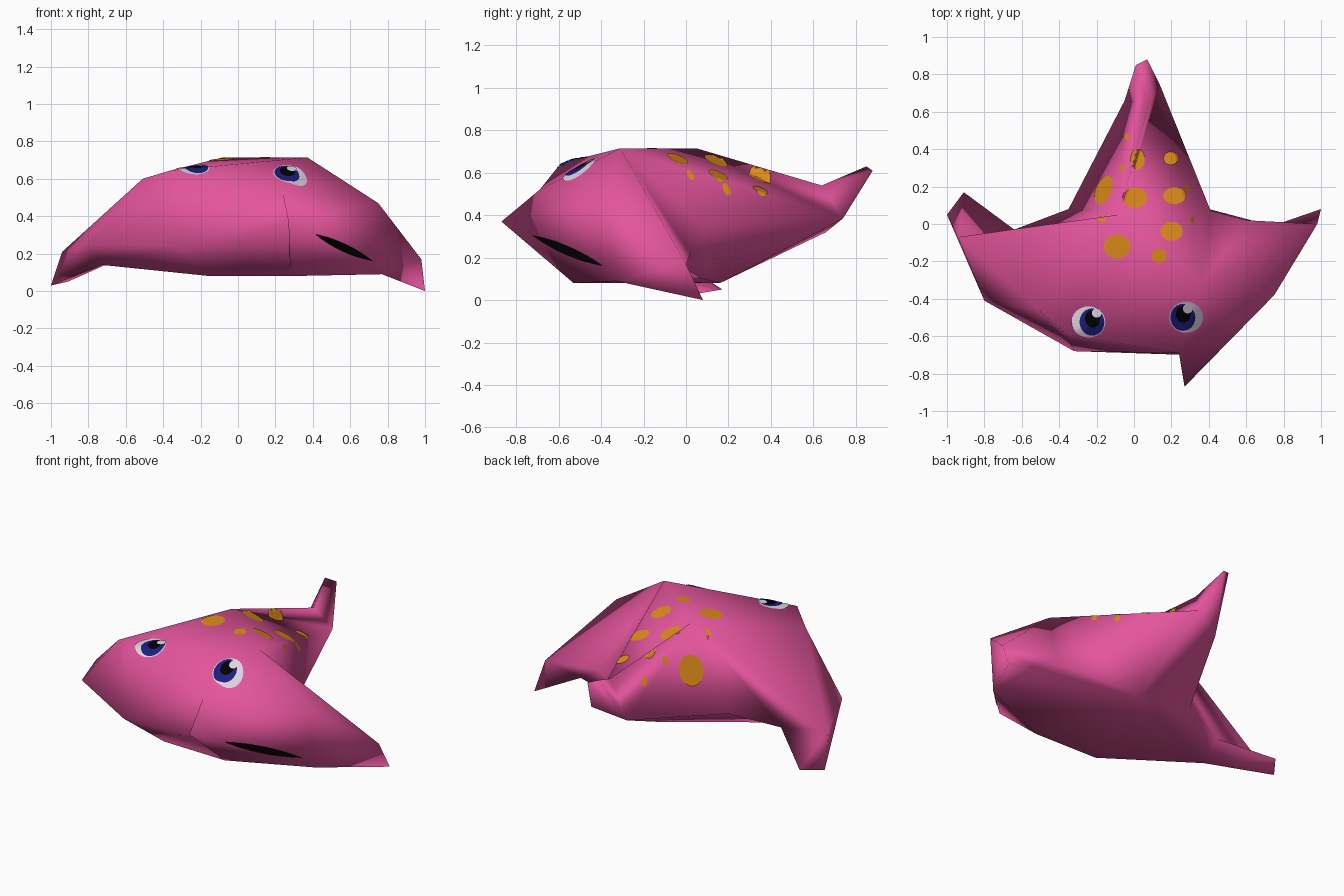
import bpy, bmesh, math
from mathutils import Vector
from mathutils.bvhtree import BVHTree

cube = bpy.data.objects.get("Cube")
if cube:
    bpy.data.objects.remove(cube, do_unlink=True)


def material(name, rgb):
    mat = bpy.data.materials.new(name)
    mat.use_nodes = True
    colour = (*rgb, 1)
    mat.diffuse_color = colour
    mat.node_tree.nodes["Principled BSDF"].inputs["Base Color"].default_value = colour
    return mat


pink = material("pink skin", (.77, .09, .33))
orange = material("orange spot", (.72, .26, .01))
white = material("eye white", (.74, .66, .74))
blue = material("iris blue", (.012, .012, .2))
black = material("black", (0, 0, 0))


def add_object(name, bm, mat):
    mesh = bpy.data.meshes.new(name)
    bm.to_mesh(mesh)
    obj = bpy.data.objects.new(name, mesh)
    bpy.context.collection.objects.link(obj)
    mesh.materials.append(mat)
    bpy.ops.object.select_all(action="DESELECT")
    obj.select_set(True)
    bpy.context.view_layer.objects.active = obj
    bpy.ops.object.shade_smooth()


# Corner points of the angular body
corners = {
    # nose, chin and brow
    "nose_tip": (.27, -.87, .37), "nose_top": (.24, -.69, .52),
    "nose_low": (.28, -.7, .25), "chin_left": (.28, -.53, .08),
    "chin_right": (-.15, -.52, .08), "jaw": (-.32, -.68, .24),
    "brow": (-.36, -.59, .645), "cheek": (-.51, -.46, .6),
    # back and belly
    "crown": (.37, -.31, .715), "hump": (-.08, .05, .715),
    "flank_left": (.41, .07, .36), "flank_right": (-.35, .08, .22),
    "belly": (.1, .16, .08),
    # right arm
    "r_shoulder": (-.8, -.41, .25), "r_wrist": (-.94, -.07, .21),
    "r_front": (-1, .05, .03), "r_back": (-.91, .17, .05),
    "r_pit": (-.64, -.03, .17), "r_under": (-.73, -.25, .14),
    # left arm
    "l_shoulder": (.75, -.38, .47), "l_wrist": (.98, 0, .17),
    "l_tip": (1, .08, 0), "l_pit": (.6, .02, .22),
    "l_heel": (.74, -.01, .12), "l_under": (.77, -.33, .09),
    # tail
    "tail_root": (.08, .64, .54), "tail_tip": (.01, .85, .63),
    "tail_end": (.07, .88, .61), "tail_left": (.14, .74, .385),
    "tail_right": (-.05, .66, .32),
}

# Triangles of the skin, joined at the corners named above
triangles = [
    # top
    "crown hump tail_left", "hump tail_root tail_left", "brow crown hump",
    "brow cheek hump", "cheek hump r_wrist", "cheek r_wrist r_shoulder",
    "brow nose_top crown", "nose_top l_shoulder crown",
    # face
    "brow cheek jaw", "cheek r_shoulder jaw", "brow jaw nose_top",
    "nose_top nose_tip l_shoulder", "nose_top nose_tip nose_low",
    "nose_top nose_low jaw", "jaw nose_low chin_right",
    "nose_low chin_left chin_right", "nose_tip l_shoulder l_under",
    "nose_tip nose_low chin_left", "nose_tip chin_left l_under",
    # left arm
    "l_shoulder l_wrist l_under", "l_wrist l_tip l_under",
    "crown l_wrist l_shoulder", "crown l_wrist l_pit",
    "crown flank_left l_pit", "l_pit l_wrist l_heel",
    "l_wrist l_tip l_heel", "l_heel l_tip l_under",
    # right arm
    "hump flank_right r_pit", "hump r_pit r_wrist",
    "r_wrist r_pit r_back", "r_wrist r_back r_front",
    "r_shoulder r_wrist r_front", "r_shoulder r_front r_under",
    "r_front r_back r_under", "r_back r_pit r_under",
    "r_under r_pit flank_right", "r_shoulder r_under jaw",
    # tail
    "crown tail_left flank_left",
    "tail_root tail_end tail_left", "tail_root tail_tip tail_end",
    "hump tail_root tail_right", "hump tail_right flank_right",
    "tail_root tail_tip tail_right", "tail_tip tail_end tail_right",
    "tail_end tail_left tail_right",
    # underside
    "flank_left l_pit belly", "l_pit l_heel belly",
    "l_under l_heel belly", "l_under belly chin_left",
    "chin_left belly chin_right", "flank_left tail_left belly",
    "tail_left tail_right belly", "tail_right flank_right belly",
    "r_under flank_right belly", "r_under belly chin_right",
    "jaw r_under chin_right",
]

body = bmesh.new()
points = {name: body.verts.new(co) for name, co in corners.items()}
for triangle in triangles:
    body.faces.new([points[name] for name in triangle.split()])
bmesh.ops.recalc_face_normals(body, faces=body.faces)
skin = BVHTree.FromBMesh(body)
add_object("body", body, pink)
body.free()

DOWN = Vector((0, 0, -1))
BACK = Vector((0, 1, 0))


def painted_patch(name, mat, centre, radii, tilt=0, lift=.003, aim=DOWN, lens=False):
    """Thin elliptical or lens patch laid on the skin along the aim direction."""
    bm = bmesh.new()
    sides, rings = 24, 6
    angle = math.radians(tilt)

    def place(u, v):
        a = centre[0] + u * math.cos(angle) - v * math.sin(angle)
        b = centre[1] + u * math.sin(angle) + v * math.cos(angle)
        start = Vector((a, b, 3)) if aim is DOWN else Vector((a, -3, b))
        hit, normal, _, _ = skin.ray_cast(start, aim)
        return bm.verts.new(hit + normal * lift) if hit else None

    middle = place(0, 0)
    previous = None
    for r in range(1, rings + 1):
        ring = []
        for s in range(sides):
            t = math.tau * s / sides
            u, v = math.cos(t), math.sin(t)
            if lens:
                v *= abs(v)
            ring.append(place(u * radii[0] * r / rings, v * radii[1] * r / rings))
        for s in range(sides):
            n = (s + 1) % sides
            if previous:
                corner_verts = [previous[s], ring[s], ring[n], previous[n]]
            else:
                corner_verts = [middle, ring[s], ring[n]]
            if None not in corner_verts:
                bm.faces.new(corner_verts)
        previous = ring
    bm.normal_update()
    for face in bm.faces:
        if face.normal.dot(aim) > 0:
            face.normal_flip()
    add_object(name, bm, mat)
    bm.free()


# Eyes: white, iris, pupil and glint stacked in thin layers
for side, x, y, shift in (("right", -.225, -.523, -.018), ("left", .26, -.497, .018)):
    painted_patch(side + "_eye_white", white, (x + shift, y), (.09, .083))
    painted_patch(side + "_iris", blue, (x, y), (.066, .072), lift=.005)
    painted_patch(side + "_pupil", black, (x + .003, y + .018), (.04, .045), lift=.007)
    painted_patch(side + "_glint", white, (x + .026, y + .048), (.026, .025), lift=.009)

# Mouth: slim lens on the side of the snout
painted_patch("mouth", black, (.565, .232), (.17, .021), tilt=-25, aim=BACK, lens=True)

# Spots over the back
spots = [
    (-.09, -.12, .07, .065), (.2, -.04, .06, .05), (.135, -.17, .04, .038),
    (.005, .14, .064, .055), (.215, .15, .06, .045), (.02, .345, .036, .055),
    (.195, .35, .038, .035), (-.035, .465, .012, .02), (-.063, .3, .014, .016),
    (-.17, .025, .025, .012), (.28, .19, .013, .02), (.31, .02, .01, .018),
]
for i, (x, y, rx, ry) in enumerate(spots):
    painted_patch(f"spot_{i}", orange, (x, y), (rx, ry))
painted_patch("flank_spot", orange, (-.16, .18), (.042, .08), tilt=-22)
